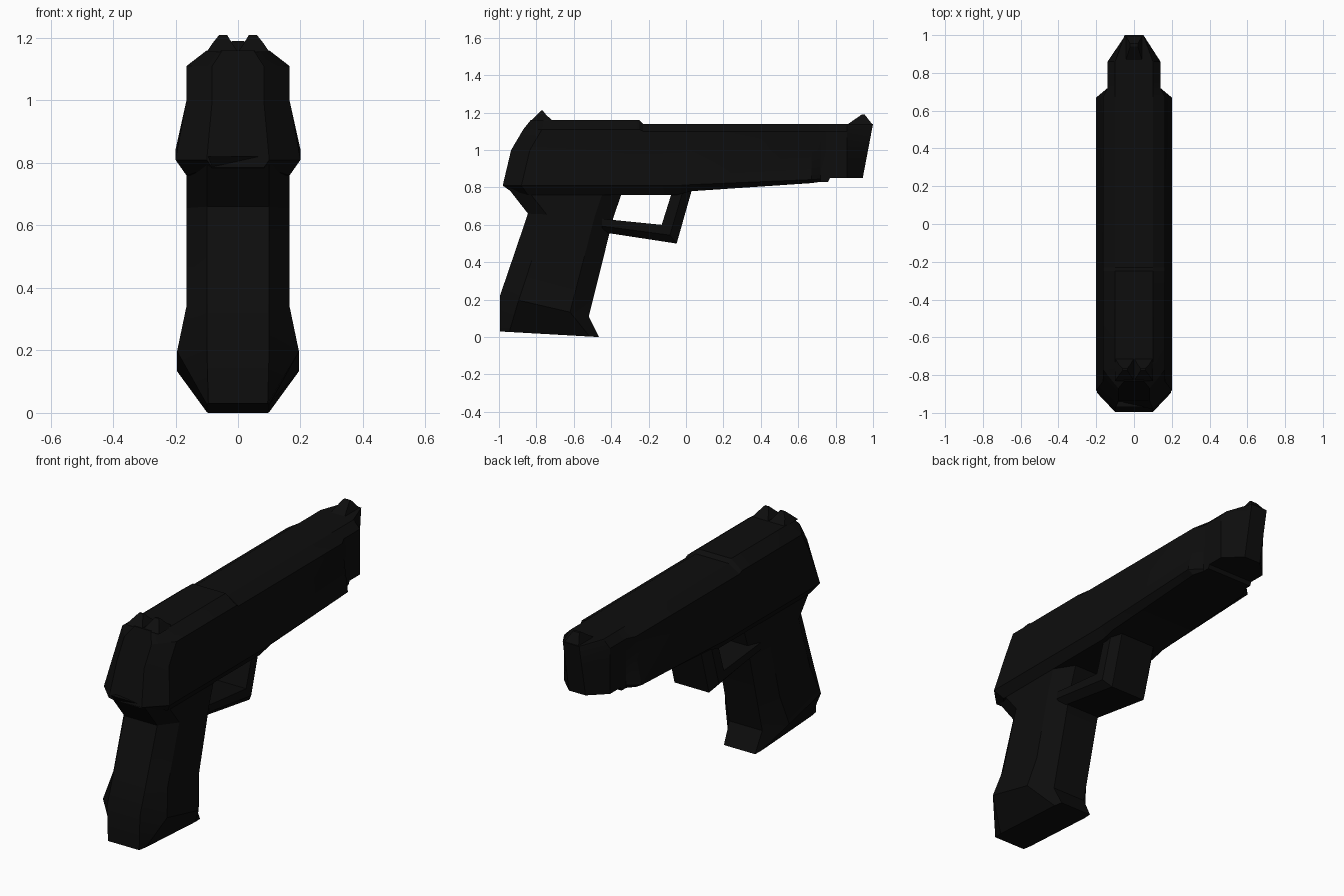
import bpy, bmesh, math

cube = bpy.data.objects.get("Cube")
if cube:
    bpy.data.objects.remove(cube)

black = bpy.data.materials.new("matte black")
black.use_nodes = True
colour = (0.004, 0.004, 0.004, 1)
black.diffuse_color = colour
bsdf = next(n for n in black.node_tree.nodes if n.type == 'BSDF_PRINCIPLED')
bsdf.inputs["Base Color"].default_value = colour
bsdf.inputs["Roughness"].default_value = 0.8


def loft(name, sections):
    """Skin a closed solid through rings with equal point counts."""
    bm = bmesh.new()
    rings = [[bm.verts.new(p) for p in s] for s in sections]
    n = len(rings[0])
    for a, b in zip(rings, rings[1:]):
        for i in range(n):
            j = (i + 1) % n
            bm.faces.new((a[i], a[j], b[j], b[i]))
    bm.faces.new(rings[0])
    bm.faces.new(rings[-1])
    bmesh.ops.recalc_face_normals(bm, faces=bm.faces)
    mesh = bpy.data.meshes.new(name)
    bm.to_mesh(mesh)
    bm.free()
    mesh.materials.append(black)
    ob = bpy.data.objects.new(name, mesh)
    bpy.context.collection.objects.link(ob)
    bpy.ops.object.select_all(action='DESELECT')
    ob.select_set(True)
    bpy.context.view_layer.objects.active = ob
    bpy.ops.object.shade_smooth_by_angle(angle=math.radians(30))
    return ob


def box_ring(x0, x1, y0, y1, z):
    return [(x0, y0, z), (x1, y0, z), (x1, y1, z), (x0, y1, z)]


# Slide and frame: ten-sided sections along y, five levels from bottom to top
WIDTHS = (0.165, 0.2, 0.165, 0.165, 0.1)
REAR = (-0.945, -0.98, -0.935, -0.87, -0.83)


def body_section(y, zs, limit=1, scale=1, rear=None, slant=0):
    right = []
    for k, (w, z) in enumerate(zip(WIDTHS, zs)):
        py = y - slant * (zs[-1] - z) if rear is None else REAR[k] + rear
        right.append((min(w, limit) * scale, py, z))
    return right + [(-x, py, z) for x, py, z in reversed(right)]


high = (0.76, 0.81, 1.0, 1.11, 1.16)
low = (0.76, 0.81, 1.0, 1.1, 1.14)
step = (0.83, 0.845, 1.0, 1.1, 1.14)
nose = (0.85, 0.87, 1.0, 1.1, 1.14)
loft("slide_and_frame", [
    body_section(0, (0.785,) + high[1:], scale=0.5, rear=0),
    body_section(0, high, rear=0.1),
    body_section(-0.25, high),
    body_section(-0.23, low),
    body_section(-0.05, low),
    body_section(0.03, (0.78, 0.815) + low[2:]),
    body_section(0.67, (0.823, 0.842) + low[2:]),
    body_section(0.72, step, limit=0.14),
    body_section(0.76, step, limit=0.14),
    body_section(0.77, nose, limit=0.14),
    body_section(0.86, nose, limit=0.14),
    body_section(1.0, nose, limit=0.05, slant=0.19),
])


# Grip: chamfered rings stacked upward, tilted from back to front
def grip_ring(back, front, zb, zf, w, end, cut):
    half = [(end, back), (w, back + cut), (w, front - cut), (end, front)]
    pts = half + [(-x, y) for x, y in reversed(half)]
    return [(x, y, zb + (zf - zb) * (y - back) / (front - back)) for x, y in pts]


loft("grip", [
    grip_ring(-0.995, -0.465, 0.03, 0.0, 0.1, 0.095, 0.05),
    grip_ring(-0.995, -0.52, 0.22, 0.11, 0.195, 0.1, 0.1),
    grip_ring(-0.947, -0.48, 0.36, 0.27, 0.165, 0.1, 0.1),
    grip_ring(-0.845, -0.388, 0.66, 0.64, 0.165, 0.1, 0.1),
    grip_ring(-0.97, -0.34, 0.82, 0.78, 0.165, 0.1, 0.1),
])


# Trigger guard: rectangular sections following the bent strap
def guard_section(outer, inner, w=0.14, inset=0.035):
    (yo, zo), (yi, zi) = outer, inner
    ym, zm = yo + (yi - yo) * 0.45, zo + (zi - zo) * 0.45
    half = [(w - inset, yo, zo), (w, ym, zm), (w, yi, zi)]
    return half + [(-x, y, z) for x, y, z in reversed(half)]


loft("trigger_guard", [
    guard_section((0.035, 0.8), (-0.067, 0.8)),
    guard_section((-0.05, 0.5), (-0.13, 0.6)),
    guard_section((-0.41, 0.555), (-0.38, 0.625)),
    guard_section((-0.45, 0.56), (-0.45, 0.633)),
])

# Sights: one front blade and a mirrored pair of rear posts
loft("front_sight", [
    box_ring(-0.045, 0.045, 0.86, 0.998, 1.135),
    box_ring(-0.02, 0.02, 0.94, 0.955, 1.19),
])
rear = loft("rear_sight_posts", [
    box_ring(0.0, 0.1, -0.83, -0.71, 1.155),
    box_ring(0.02, 0.08, -0.8, -0.745, 1.185),
    box_ring(0.035, 0.06, -0.775, -0.765, 1.21),
])
rear.modifiers.new("mirror", 'MIRROR')
